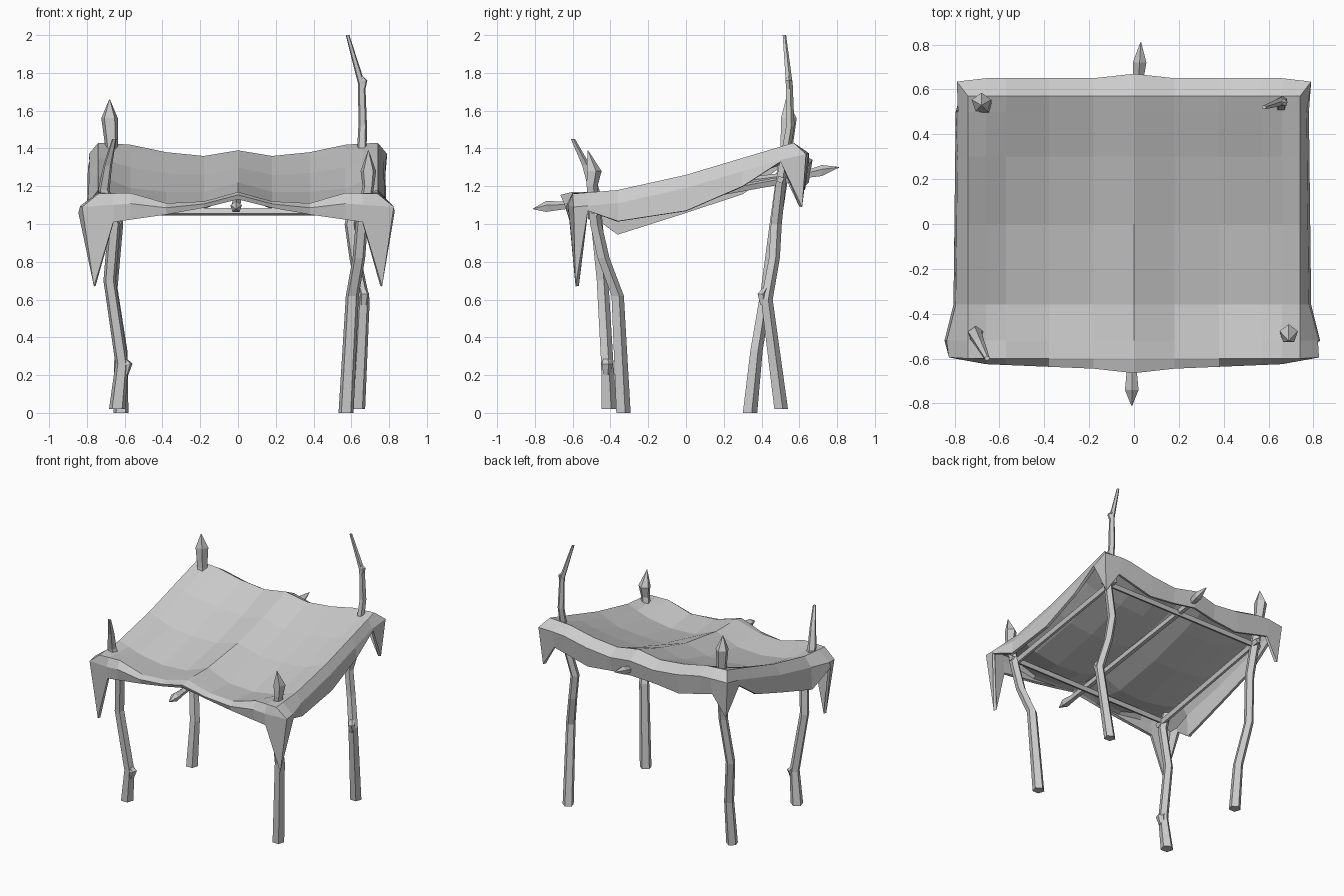
import bpy, bmesh, math
from mathutils import Vector

if "Cube" in bpy.data.objects:
    bpy.data.objects.remove(bpy.data.objects["Cube"])


def make_object(name, bm):
    bmesh.ops.recalc_face_normals(bm, faces=bm.faces[:])
    me = bpy.data.meshes.new(name)
    bm.to_mesh(me)
    bm.free()
    ob = bpy.data.objects.new(name, me)
    bpy.context.collection.objects.link(ob)
    return ob


def tube(bm, path, axis='z', sides=5):
    """Low-poly stick through (x, y, z, radius) points, rings square to one axis."""
    u, v = {'z': ((1, 0, 0), (0, 1, 0)), 'y': ((1, 0, 0), (0, 0, 1)),
            'x': ((0, 1, 0), (0, 0, 1))}[axis]
    u, v = Vector(u), Vector(v)
    rings = []
    for x, y, z, r in path:
        ring = []
        for k in range(sides):
            a = 2 * math.pi * (k + 0.25) / sides
            ring.append(bm.verts.new(Vector((x, y, z)) + r * (math.cos(a) * u + math.sin(a) * v)))
        rings.append(ring)
    for a, b in zip(rings, rings[1:]):
        for k in range(sides):
            n = (k + 1) % sides
            bm.faces.new((a[k], a[n], b[n], b[k]))
    bm.faces.new(rings[0])
    bm.faces.new(rings[-1])


def stick(name, path, axis='z', sides=5, knots=()):
    bm = bmesh.new()
    tube(bm, path, axis, sides)
    for knot in knots:
        tube(bm, knot, 'z', sides)
    return make_object(name, bm)


def lerp(xs, vs, t):
    if t <= xs[0]:
        return vs[0]
    for a, b, va, vb in zip(xs, xs[1:], vs, vs[1:]):
        if t <= b:
            return va + (vb - va) * (t - a) / (b - a)
    return vs[-1]


# Crooked corner poles
stick("front_left_pole", [
    (-.64, -.41, .02, .045), (-.615, -.42, .26, .036), (-.68, -.445, .70, .034),
    (-.655, -.475, 1.0, .034), (-.71, -.49, 1.18, .032), (-.69, -.53, 1.31, .024),
    (-.655, -.60, 1.45, .012)],
    knots=[[(-.60, -.42, .20, .02), (-.59, -.42, .26, .033), (-.61, -.42, .29, .02)]])
stick("front_right_pole", [
    (.572, -.335, 0, .042), (.605, -.365, .62, .036), (.64, -.44, .82, .035),
    (.655, -.48, 1.0, .034), (.69, -.50, 1.2, .032), (.69, -.49, 1.28, .043),
    (.69, -.52, 1.39, .002)])
stick("back_left_pole", [
    (-.62, .335, 0, .042), (-.62, .37, .33, .036), (-.67, .425, .66, .034),
    (-.64, .47, 1.0, .034), (-.67, .53, 1.42, .036), (-.68, .54, 1.56, .046),
    (-.68, .53, 1.66, .002)])
stick("back_right_pole", [
    (.635, .50, .02, .040), (.665, .425, .60, .034), (.62, .465, .82, .032),
    (.595, .475, 1.0, .032), (.65, .50, 1.22, .030), (.66, .55, 1.52, .024),
    (.655, .545, 1.74, .020), (.58, .52, 2.0, .010)],
    knots=[[(.665, .41, .57, .02), (.67, .40, .63, .026), (.66, .42, .66, .02)],
           [(.66, .545, 1.71, .014), (.668, .54, 1.76, .018), (.655, .54, 1.78, .01)]])

# Frame beams under the cloth and the pointed ridge pole
for side, label in ((-1, "left"), (1, "right")):
    stick(label + "_beam", [(side * .65, -.52, 1.045, .022), (side * .64, .56, 1.24, .022)], 'y', 4)
stick("front_beam", [(-.70, -.48, 1.065, .022), (.70, -.48, 1.065, .022)], 'x', 4)
stick("back_beam", [(-.70, .50, 1.235, .022), (.70, .50, 1.235, .022)], 'x', 4)
stick("ridge_pole", [
    (-.01, -.81, 1.08, .002), (-.01, -.74, 1.09, .032), (-.01, -.66, 1.095, .024),
    (.02, .65, 1.265, .024), (.025, .72, 1.28, .032), (.03, .81, 1.30, .002)], 'y')

# Sagging cloth canopy
XS = [-.74, -.66, -.57, -.38, -.18, 0, .18, .38, .57, .66, .74]
YS = [-.60, -.52, -.36, 0, .30, .50, .57]
ROW_Y = [-.60, -.36, 0, .30, .57]
COL_X = [0, .18, .38, .57, .74]
HEIGHT = [[1.17, 1.12, 1.11, 1.165, 1.16],
          [1.17, 1.10, 1.09, 1.12, 1.18],
          [1.22, 1.17, 1.17, 1.19, 1.26],
          [1.30, 1.26, 1.27, 1.30, 1.35],
          [1.39, 1.36, 1.38, 1.42, 1.43]]


def cloth_z(x, y):
    return lerp(ROW_Y, [lerp(COL_X, row, abs(x)) for row in HEIGHT], y)


def hem_points(x, y):
    """Outer rim and bottom hem points hanging from one edge point of the cloth."""
    z = cloth_z(x, y)
    sx = -1 if x == XS[0] else 1 if x == XS[-1] else 0
    sy = -1 if y == YS[0] else 1 if y == YS[-1] else 0
    if sx and sy < 0:
        return (sx * .825, -.595, 1.09), (sx * .763, -.585, .67)
    if sx and sy > 0:
        return (sx * .79, .635, 1.37), (sx * .765, .615, 1.09)
    if sy < 0:
        hem = lerp([0, .1, .38, .66], [1.13, 1.10, 1.05, 1.01], abs(x))
        out = lerp([0, .18, .66], [.665, .645, .625], abs(x))
        return (x, -out, (z * .6 + hem * .4)), (x, -out + .01, hem)
    if sy > 0:
        hem = lerp([0, .38, .66], [1.22, 1.18, 1.25], abs(x))
        out = lerp([0, .17], [.67, .65], abs(x))
        return (x, out, z - .05), (x, out - .02, hem)
    low = [1.06, .945, 1.06, 1.16, 1.30] if sx < 0 else [1.07, 1.015, 1.07, 1.20, 1.33]
    hem = lerp([-.52, -.36, 0, .30, .50], low, y)
    wide = lerp([-.52, -.36, .5], [.83, .79, .78], y) + (.015 if sx < 0 else 0)
    return (sx * (wide - .01), y, z - .07), (sx * wide, y, hem)


bm = bmesh.new()
grid = [[bm.verts.new((x, y, cloth_z(x, y))) for x in XS] for y in YS]
nx, ny = len(XS), len(YS)
for j in range(ny - 1):
    for i in range(nx - 1):
        bm.faces.new((grid[j][i], grid[j][i + 1], grid[j + 1][i + 1], grid[j + 1][i]))
edge = ([(i, 0) for i in range(nx)] + [(nx - 1, j) for j in range(1, ny)]
        + [(i, ny - 1) for i in range(nx - 2, -1, -1)] + [(0, j) for j in range(ny - 2, 0, -1)])
columns = []
for i, j in edge:
    rim, hem = hem_points(XS[i], YS[j])
    columns.append((grid[j][i], bm.verts.new(rim), bm.verts.new(hem)))
for k, a in enumerate(columns):
    b = columns[(k + 1) % len(columns)]
    for r in (0, 1):
        bm.faces.new((a[r + 1], b[r + 1], b[r], a[r]))
cloth = make_object("cloth_canopy", bm)
if sum(p.normal.z * p.area for p in cloth.data.polygons) < 0:
    cloth.data.flip_normals()
mod = cloth.modifiers.new("thickness", 'SOLIDIFY')
mod.thickness = .02
mod.offset = -1
